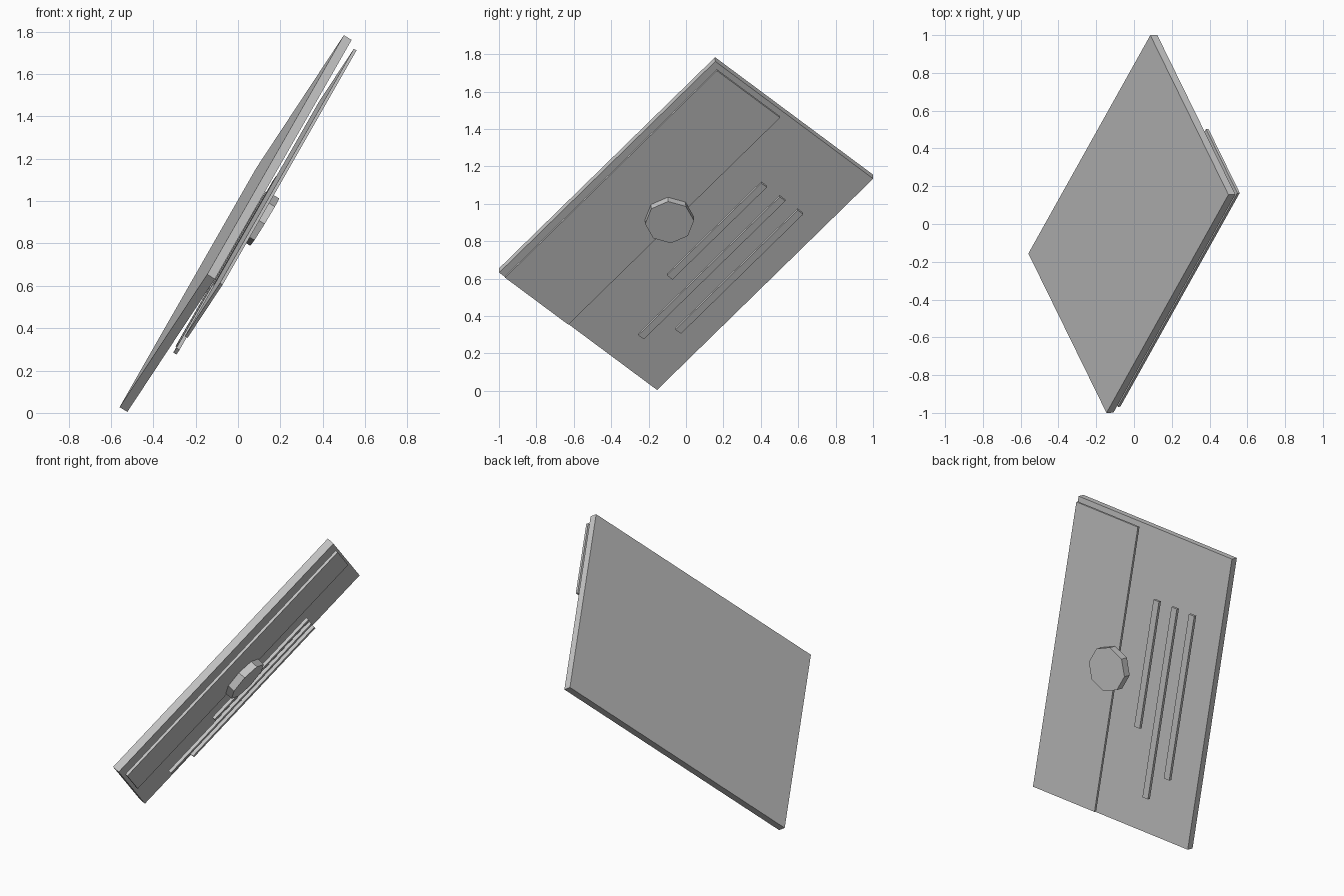
import bpy, math
from mathutils import Matrix, Vector

if "Cube" in bpy.data.objects:
    bpy.data.objects.remove(bpy.data.objects["Cube"])

# One plain grey for every part
grey = bpy.data.materials.new("plain_grey")
grey.diffuse_color = (0.58, 0.58, 0.58, 1)
grey.use_nodes = True
grey.node_tree.nodes["Principled BSDF"].inputs["Base Color"].default_value = grey.diffuse_color

# Tilted frame: local X = short side, Y = long side, Z = out of the flap face
long_side = Vector((0.371, 0.664, 0.649)).normalized()
outward = Vector((0.854, 0.032, -0.52))
outward = (outward - long_side * outward.dot(long_side)).normalized()
short_side = long_side.cross(outward)
frame = Matrix((short_side, long_side, outward)).transposed().to_4x4()
frame.translation = (0.007, 0.001, 0.883)


def finish(name, local):
    ob = bpy.context.object
    ob.name = name
    ob.data.transform(local)
    ob.data.materials.append(grey)
    ob.matrix_world = frame
    return ob


def plate(name, x0, x1, y0, y1, z0, z1):
    bpy.ops.mesh.primitive_cube_add(size=1)
    centre = ((x0 + x1) / 2, (y0 + y1) / 2, (z0 + z1) / 2)
    size = Matrix.Diagonal((x1 - x0, y1 - y0, z1 - z0, 1))
    return finish(name, Matrix.Translation(centre) @ size)


# Envelope body and the flap floating just off its face
plate("envelope_body", -0.565, 0.565, -0.87, 0.87, -0.043, 0)
plate("envelope_flap", -0.54, -0.087, -0.853, 0.852, 0.031, 0.046)

# Eight-sided seal over the flap edge
bpy.ops.mesh.primitive_cylinder_add(vertices=8, radius=0.131, depth=0.047)
finish("seal", Matrix.Translation((-0.12, -0.003, 0.0665)))

# Three written lines, aligned at one end
for i, (x, start) in enumerate([(0.125, -0.276), (0.257, -0.655), (0.385, -0.5)]):
    plate(f"text_line_{i + 1}", x - 0.02, x + 0.02, start, 0.484, 0.037, 0.055)
